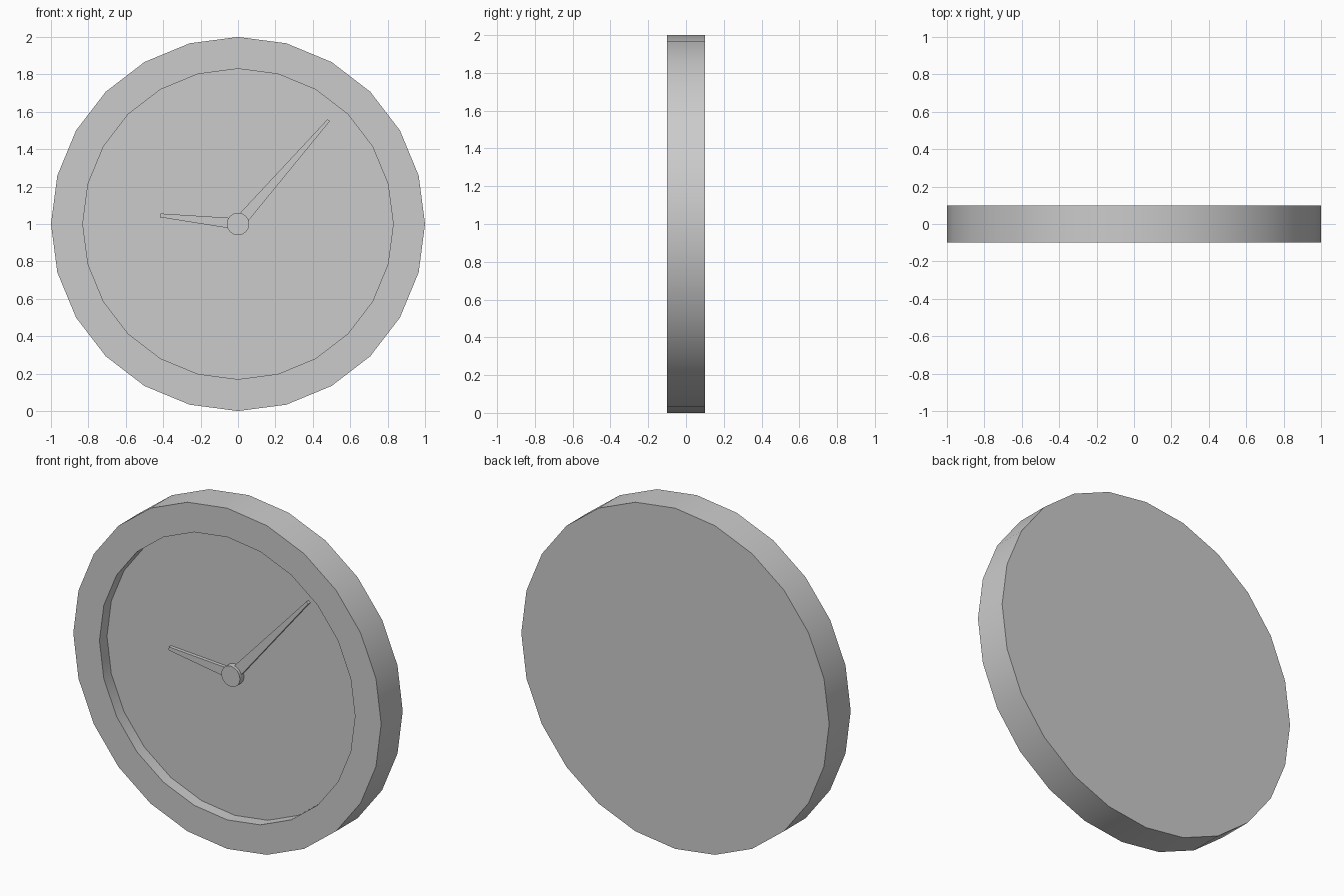
import bpy, bmesh
from math import cos, sin, tau, radians
from mathutils import Vector

if "Cube" in bpy.data.objects:
    bpy.data.objects.remove(bpy.data.objects["Cube"])

CENTRE_Z = 1.0
FLOOR_Y = -0.03


def finish(name, bm, smooth=False):
    bmesh.ops.recalc_face_normals(bm, faces=bm.faces)
    mesh = bpy.data.meshes.new(name)
    bm.to_mesh(mesh)
    bm.free()
    obj = bpy.data.objects.new(name, mesh)
    bpy.context.collection.objects.link(obj)
    if smooth:
        bpy.ops.object.select_all(action='DESELECT')
        obj.select_set(True)
        bpy.context.view_layer.objects.active = obj
        bpy.ops.object.shade_smooth_by_angle(angle=radians(30))
    return obj


def turned(name, profile, sides=24):
    """Closed solid turned about the y axis from (radius, y) points."""
    bm = bmesh.new()
    rings = []
    for r, y in profile:
        rings.append([bm.verts.new((r * cos(tau * i / sides), y,
                                    CENTRE_Z + r * sin(tau * i / sides)))
                      for i in range(sides)])
    for a, b in zip(rings, rings[1:]):
        for i in range(sides):
            j = (i + 1) % sides
            bm.faces.new((a[i], a[j], b[j], b[i]))
    bm.faces.new(rings[0])
    bm.faces.new(rings[-1])
    return finish(name, bm, smooth=True)


def hand(name, tip, base_half, tip_half, front_y):
    """Tapered bar from the clock centre to the tip (x, z)."""
    bm = bmesh.new()
    end = Vector((tip[0], 0, tip[1] - CENTRE_Z))
    side = Vector((end.z, 0, -end.x)).normalized()
    outline = [-side * base_half, side * base_half,
               end + side * tip_half, end - side * tip_half]
    face = bm.faces.new([bm.verts.new(p + Vector((0, front_y, CENTRE_Z)))
                         for p in outline])
    ext = bmesh.ops.extrude_face_region(bm, geom=[face], use_keep_orig=True)
    back = [v for v in ext["geom"] if isinstance(v, bmesh.types.BMVert)]
    bmesh.ops.translate(bm, verts=back, vec=(0, FLOOR_Y - front_y, 0))
    return finish(name, bm)


# Case with recessed dial
turned("clock_case", [(1, 0.1), (1, -0.1), (0.83, -0.1), (0.83, FLOOR_Y)])
# Centre hub
turned("hub", [(0.06, FLOOR_Y), (0.06, -0.068)])
# Hands
hand("minute_hand", (0.485, 1.555), 0.032, 0.008, -0.05)
hand("hour_hand", (-0.415, 1.046), 0.03, 0.01, -0.05)
